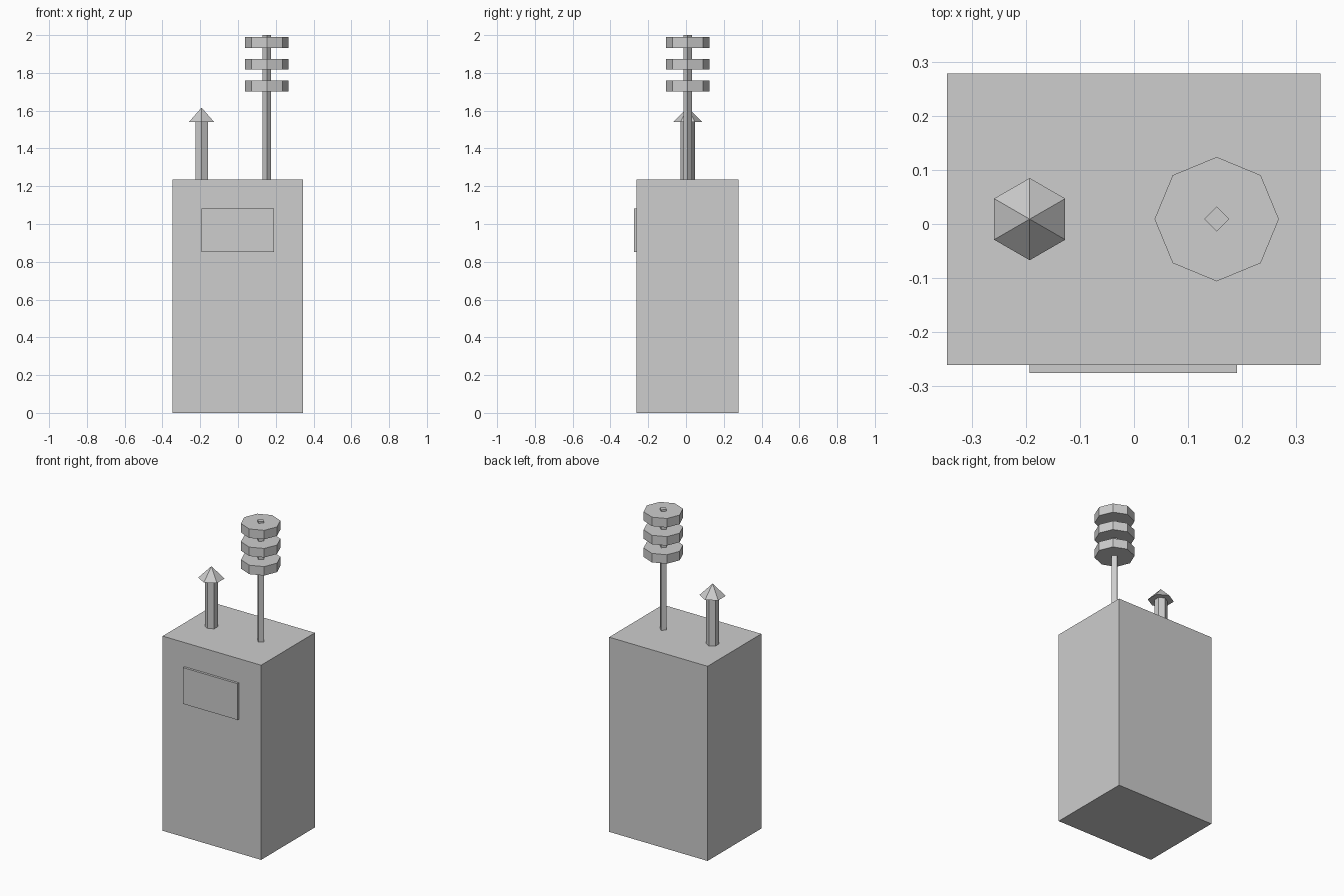
import bpy
import math

default = bpy.data.objects.get("Cube")
if default:
    bpy.data.objects.remove(default, do_unlink=True)

# One plain grey for every part
grey = bpy.data.materials.new("light_grey")
grey.use_nodes = True
COLOUR = (0.61, 0.61, 0.61, 1)
grey.diffuse_color = COLOUR
grey.node_tree.nodes["Principled BSDF"].inputs["Base Color"].default_value = COLOUR

MID_Y = 0.009
BODY_TOP = 1.235


def finish(name):
    obj = bpy.context.object
    obj.name = name
    obj.data.name = name
    obj.data.materials.clear()
    obj.data.materials.append(grey)
    return obj


def box(name, low, high):
    centre = [(a + b) / 2 for a, b in zip(low, high)]
    bpy.ops.mesh.primitive_cube_add(size=1, location=centre)
    obj = finish(name)
    obj.scale = [b - a for a, b in zip(low, high)]
    bpy.ops.object.transform_apply(location=False, rotation=False, scale=True)
    return obj


def prism(name, sides, radius, x, bottom, top, tip_radius=None):
    # Sided column, or a pointed cap when tip_radius is zero
    tip = radius if tip_radius is None else tip_radius
    bpy.ops.mesh.primitive_cone_add(
        vertices=sides, radius1=radius, radius2=tip, depth=top - bottom,
        location=(x, MID_Y, (bottom + top) / 2))
    return finish(name)


# Cabinet and its front panel
box("cabinet", (-0.346, -0.261, 0), (0.345, 0.278, BODY_TOP))
box("front_panel", (-0.193, -0.276, 0.852), (0.191, -0.261, 1.082))

# Hexagonal vent pipe with pointed cap
VENT_X = -0.193
prism("vent_pipe", 6, 0.038, VENT_X, BODY_TOP, 1.543)
prism("vent_cap", 6, 0.076, VENT_X, 1.541, 1.616, 0)

# Square mast carrying three octagonal discs
MAST_X = 0.153
prism("mast", 4, 0.023, MAST_X, BODY_TOP, 2.0)
for i in range(3):
    bottom = 1.702 + i * 0.115
    prism(f"mast_disc_{i + 1}", 8, 0.115, MAST_X, bottom, bottom + 0.057)
